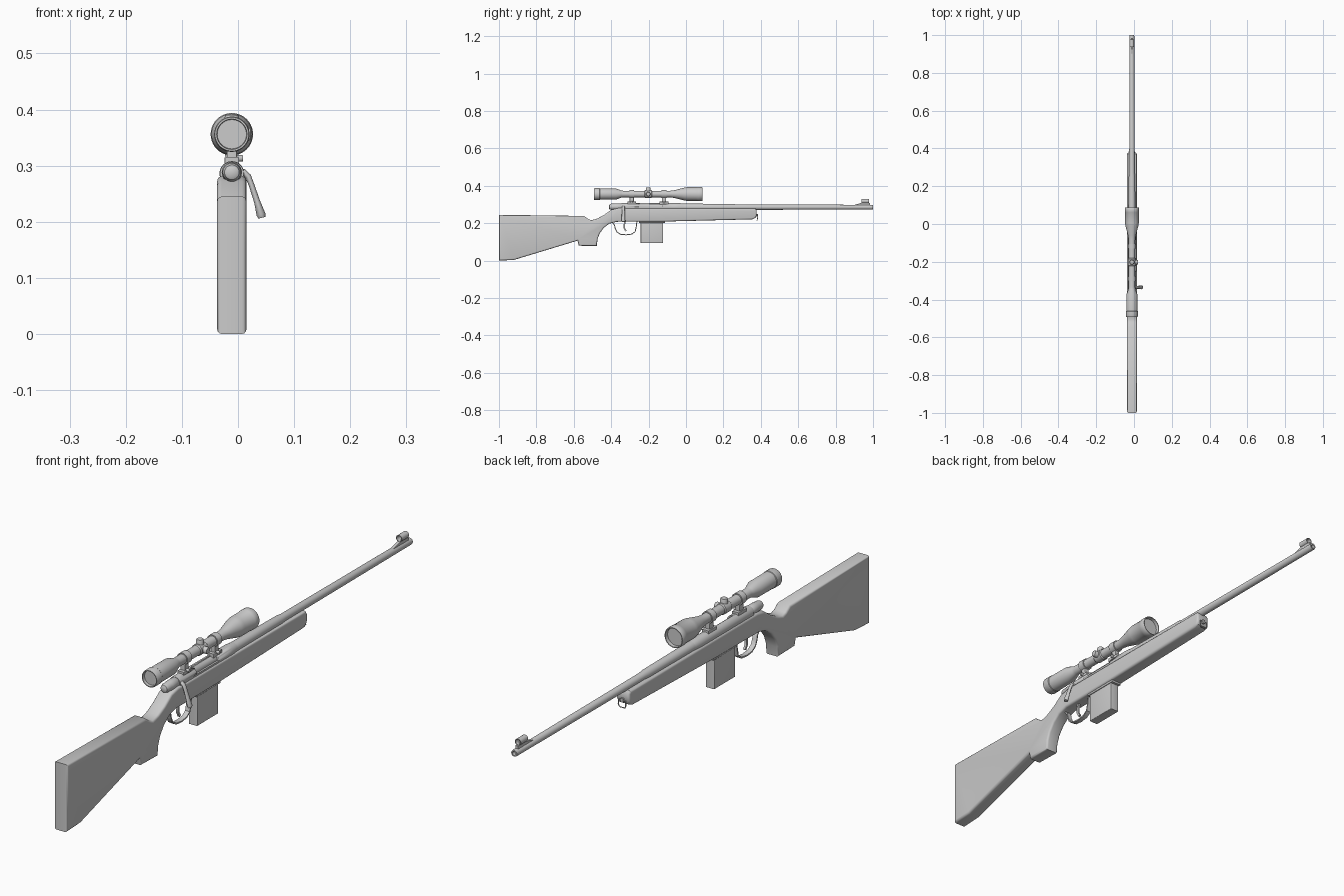
import bpy, bmesh, math
from mathutils import Vector

if "Cube" in bpy.data.objects:
    bpy.data.objects.remove(bpy.data.objects["Cube"])

CX = -0.011          # centre plane of the rifle
BORE = 0.286         # bore axis height
SCOPE = 0.356        # scope axis height


def finish(name, bm, smooth=True):
    bmesh.ops.recalc_face_normals(bm, faces=bm.faces)
    me = bpy.data.meshes.new(name)
    bm.to_mesh(me)
    bm.free()
    ob = bpy.data.objects.new(name, me)
    bpy.context.collection.objects.link(ob)
    if smooth:
        bpy.ops.object.select_all(action='DESELECT')
        ob.select_set(True)
        bpy.context.view_layer.objects.active = ob
        bpy.ops.object.shade_smooth_by_angle(angle=math.radians(35))
    return ob


def loft(name, rings, caps=True, closed=False):
    """Skin a list of equally long vertex rings."""
    bm = bmesh.new()
    rs = [[bm.verts.new(p) for p in r] for r in rings]
    n = len(rs[0])
    pairs = list(zip(rs, rs[1:])) + ([(rs[-1], rs[0])] if closed else [])
    for a, b in pairs:
        for i in range(n):
            bm.faces.new((a[i], a[(i + 1) % n], b[(i + 1) % n], b[i]))
    if caps and not closed:
        bm.faces.new(rs[0])
        bm.faces.new(rs[-1])
    return finish(name, bm)


def lathe(name, prof, z, x=CX, seg=32, closed=False):
    """Turn (y, radius) points around an axis along y."""
    rings = [[(x + r * math.cos(2 * math.pi * i / seg), y,
               z + r * math.sin(2 * math.pi * i / seg)) for i in range(seg)]
             for y, r in prof]
    return loft(name, rings, closed=closed)


def inset(pts, d):
    """Move a counter-clockwise outline inwards by d."""
    out, n = [], len(pts)
    for i in range(n):
        p, a, b = Vector(pts[i]), Vector(pts[i - 1]), Vector(pts[(i + 1) % n])
        u, v = (p - a).normalized(), (b - p).normalized()
        n1, n2 = Vector((-u.y, u.x)), Vector((-v.y, v.x))
        out.append(p + (n1 + n2) * d / (1 + n1.dot(n2)))
    return out


def slab(name, pts, w, c, x=CX):
    """Side profile (y, z) given thickness 2w with rounded edges c."""
    steps = [(w - c * (1 - math.sin(t)), c * (1 - math.cos(t)))
             for t in (0, math.pi / 6, math.pi / 3, math.pi / 2)]
    layers = [(-h, d) for h, d in reversed(steps)] + steps
    return loft(name, [[(x + h, p[0], p[1]) for p in inset(pts, d)] for h, d in layers])


def box(name, x, y, z, c):
    return slab(name, [(y[0], z[0]), (y[1], z[0]), (y[1], z[1]), (y[0], z[1])],
                (x[1] - x[0]) / 2, c, (x[0] + x[1]) / 2)


def post(name, a, b, r, seg=20):
    """Cylinder between two points."""
    a, b = Vector(a), Vector(b)
    q = (b - a).to_track_quat('Z', 'Y')
    return loft(name, [[p + q @ Vector((k * math.cos(2 * math.pi * i / seg),
                                        k * math.sin(2 * math.pi * i / seg), 0))
                        for i in range(seg)]
                       for p, k in ((a, r), (a.lerp(b, .88), r), (b, r * .85))])


def strap(name, path, t, w):
    """Flat band of thickness t following a (y, z) path."""
    rings = []
    for i, p in enumerate(path):
        d = (Vector(path[min(i + 1, len(path) - 1)]) - Vector(path[max(i - 1, 0)])).normalized()
        o = Vector((-d.y, d.x)) * t / 2
        a, b = Vector(p) + o, Vector(p) - o
        rings.append([(CX - w, *a), (CX + w, *a), (CX + w, *b), (CX - w, *b)])
    return loft(name, rings)


# stock with grip and fore-end
slab("stock", [
    (-1, 0.0), (-0.92, 0.004), (-0.58, 0.107), (-0.573, 0.08), (-0.477, 0.078),
    (-0.473, 0.115), (-0.462, 0.145), (-0.44, 0.175), (-0.41, 0.198), (-0.37, 0.208),
    (-0.12, 0.209), (0.355, 0.221), (0.372, 0.229), (0.378, 0.242), (0.378, 0.268),
    (0.37, 0.279), (-0.36, 0.281), (-0.4, 0.272), (-0.44, 0.243), (-0.475, 0.225),
    (-0.505, 0.216), (-0.522, 0.222), (-0.545, 0.239), (-1, 0.245)], 0.026, 0.008)

# barrel with open muzzle
lathe("barrel", [(-0.05, 0.02), (0.0, 0.019), (0.25, 0.017), (0.27, 0.0145), (0.995, 0.0125),
                 (1.0, 0.0115), (1.0, 0.007), (0.96, 0.007)], BORE)

# receiver with ejection port showing the bolt
receiver = lathe("receiver", [(-0.345, 0.021), (-0.34, 0.022), (-0.04, 0.022), (-0.01, 0.019)], BORE)
cutter = box("port_cutter", (-0.012, 0.03), (-0.25, -0.125), (0.287, 0.33), 0.001)
cutter.hide_render = True
cutter.hide_set(True)
m = receiver.modifiers.new("port", 'BOOLEAN')
m.object, m.operation, m.solver = cutter, 'DIFFERENCE', 'EXACT'
bolt = lathe("bolt", [(-0.412, 0.008), (-0.409, 0.013), (-0.4, 0.0165), (-0.385, 0.0165),
                      (-0.38, 0.018), (-0.345, 0.018), (-0.34, 0.0155), (-0.1, 0.0155)], BORE + 0.002)

# bolt handle, bent down and swelling to a flattened grip
path = [(-0.005, 0.289, .006, .008), (0.010, 0.288, .006, .008), (0.018, 0.281, .0055, .008),
        (0.024, 0.266, .005, .008), (0.034, 0.236, .0055, .009), (0.041, 0.213, .008, .0105),
        (0.0425, 0.207, .0065, .008)]
rings = []
for i, (x, z, a, b) in enumerate(path):
    p, q = path[max(i - 1, 0)], path[min(i + 1, len(path) - 1)]
    d = Vector((q[0] - p[0], q[1] - p[1])).normalized()
    rings.append([(x - d.y * a * math.cos(k * math.pi / 8), -0.335 + b * math.sin(k * math.pi / 8),
                   z + d.x * a * math.cos(k * math.pi / 8)) for k in range(16)])
loft("bolt_handle", rings)

# magazine, its collar, trigger and guard
box("magazine", (CX - 0.018, CX + 0.018), (-0.242, -0.122), (0.094, 0.22), 0.003)
box("magazine_collar", (CX - 0.021, CX + 0.021), (-0.25, -0.112), (0.202, 0.215), 0.002)
strap("trigger_guard", [(-0.262, 0.212), (-0.266, 0.18), (-0.272, 0.155), (-0.29, 0.142),
                        (-0.32, 0.138), (-0.35, 0.141), (-0.37, 0.154), (-0.379, 0.175),
                        (-0.382, 0.19), (-0.395, 0.205)], 0.005, 0.009)
strap("trigger", [(-0.325, 0.212), (-0.33, 0.19), (-0.329, 0.172), (-0.32, 0.157)], 0.008, 0.004)

# scope body with recessed lenses
lathe("scope", [(-0.482, 0), (-0.482, 0.026), (-0.492, 0.027), (-0.492, 0.03), (-0.488, 0.0315),
                (-0.462, 0.0315), (-0.46, 0.03), (-0.375, 0.0295), (-0.345, 0.019), (-0.335, 0.0175),
                (-0.085, 0.0175), (-0.06, 0.021), (-0.01, 0.034), (0.005, 0.0365), (0.06, 0.0365),
                (0.062, 0.0378), (0.083, 0.0378), (0.087, 0.036), (0.087, 0.033), (0.075, 0.032),
                (0.075, 0)], SCOPE, seg=40)

# scope turrets
lathe("turret_saddle", [(-0.223, 0.0175), (-0.219, 0.0205), (-0.185, 0.0205), (-0.181, 0.0175)], SCOPE)
post("elevation_turret", (CX, -0.202, SCOPE), (CX, -0.202, SCOPE + 0.034), 0.013)
post("windage_turret", (CX, -0.202, SCOPE), (CX + 0.033, -0.202, SCOPE), 0.012)

# scope mounts: base, foot, ring and clamp screw
for tag, y in (("rear", -0.29), ("front", -0.118)):
    box(f"{tag}_mount_base", (CX - 0.013, CX + 0.013), (y - 0.024, y + 0.024), (0.3, 0.315), 0.002)
    box(f"{tag}_mount_foot", (CX - 0.009, CX + 0.009), (y - 0.011, y + 0.011), (0.31, 0.343), 0.002)
    lathe(f"{tag}_mount_ring", [(y - 0.013, 0.0165), (y - 0.013, 0.0215), (y + 0.013, 0.0215),
                                (y + 0.013, 0.0165)], SCOPE, closed=True)
    post(f"{tag}_mount_screw", (CX, y, 0.313), (CX + 0.02, y, 0.313), 0.006, 12)

# front sight: ramp, blade and hood
slab("sight_ramp", [(0.885, 0.294), (0.985, 0.294), (0.985, 0.308), (0.935, 0.308)], 0.006, 0.001)
box("sight_blade", (CX - 0.002, CX + 0.002), (0.95, 0.968), (0.304, 0.322), 0.0005)
lathe("sight_hood", [(0.937, 0.0095), (0.937, 0.012), (0.978, 0.012), (0.978, 0.0095)],
      0.3185, seg=24, closed=True)

# sling loop at the fore-end tip
box("sling_stud", (CX - 0.006, CX + 0.006), (0.37, 0.384), (0.236, 0.25), 0.002)
cu = bpy.data.curves.new("sling_loop", 'CURVE')
cu.dimensions, cu.bevel_depth, cu.bevel_resolution = '3D', 0.002, 2
sp = cu.splines.new('POLY')
pts = [(-.014, .381, .243), (.014, .381, .243), (.015, .382, .225), (.010, .38, .216),
       (-.010, .38, .216), (-.015, .382, .225)]
sp.points.add(len(pts) - 1)
for p, (x, y, z) in zip(sp.points, pts):
    p.co = (CX + x, y, z, 1)
sp.use_cyclic_u = True
bpy.context.collection.objects.link(bpy.data.objects.new("sling_loop", cu))
